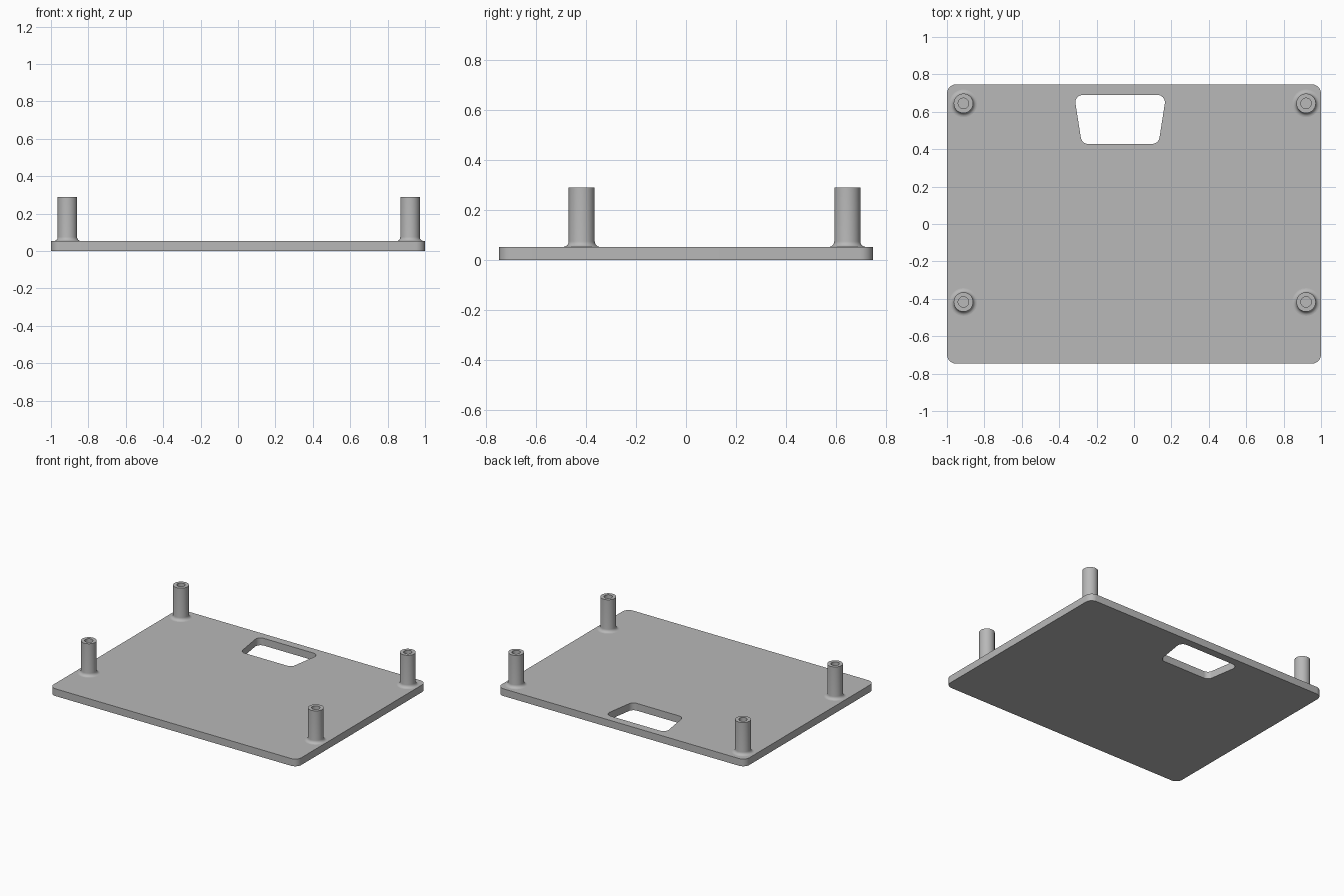
import bpy, bmesh
from math import pi, sin, cos, tan, radians
from mathutils import Vector

if "Cube" in bpy.data.objects:
    bpy.data.objects.remove(bpy.data.objects["Cube"])

THICK = 0.053      # plate thickness
TOP = 0.29         # height of the post tops

grey = bpy.data.materials.new("plain_grey")
grey.use_nodes = True
colour = (0.48, 0.48, 0.48, 1)
grey.diffuse_color = colour
grey.node_tree.nodes["Principled BSDF"].inputs["Base Color"].default_value = colour


def finish(bm, name):
    bmesh.ops.recalc_face_normals(bm, faces=bm.faces)
    mesh = bpy.data.meshes.new(name)
    bm.to_mesh(mesh)
    bm.free()
    mesh.materials.append(grey)
    obj = bpy.data.objects.new(name, mesh)
    bpy.context.collection.objects.link(obj)
    bpy.ops.object.select_all(action='DESELECT')
    obj.select_set(True)
    bpy.context.view_layer.objects.active = obj
    bpy.ops.object.shade_smooth_by_angle(angle=radians(30))
    return obj


def rounded(corners, radius, steps=8):
    """Counter-clockwise convex outline with every corner rounded."""
    points = []
    for i, c in enumerate(corners):
        p = Vector(c)
        a = (Vector(corners[i - 1]) - p).normalized()
        b = (Vector(corners[(i + 1) % len(corners)]) - p).normalized()
        half = a.angle(b) / 2
        centre = p + (a + b).normalized() * radius / sin(half)
        start = p + a * radius / tan(half) - centre
        sweep = pi - 2 * half
        for k in range(steps + 1):
            t = sweep * k / steps
            points.append(centre + Vector((start.x * cos(t) - start.y * sin(t),
                                           start.x * sin(t) + start.y * cos(t))))
    return points


# Base plate with rounded corners and a tapered handle opening
outline = rounded([(-1, -0.747), (1, -0.747), (1, 0.747), (-1, 0.747)], 0.05)
opening = rounded([(-0.279, 0.428), (0.131, 0.428), (0.172, 0.69), (-0.32, 0.69)], 0.04)
bm = bmesh.new()
for loop in (outline, opening):
    verts = [bm.verts.new((p.x, p.y, 0)) for p in loop]
    for i, v in enumerate(verts):
        bm.edges.new((verts[i - 1], v))
bmesh.ops.triangle_fill(bm, edges=bm.edges[:], use_beauty=True)
result = bmesh.ops.extrude_face_region(bm, geom=bm.faces[:], use_keep_orig=True)
bmesh.ops.translate(bm, vec=(0, 0, THICK),
                    verts=[g for g in result["geom"] if isinstance(g, bmesh.types.BMVert)])
finish(bm, "base_plate")


# Hollow standoff posts with a flared foot
def post(name, x, y, radius=0.052, bore=0.028, flare=0.022, steps=6):
    profile = [(0, THICK + 0.002), (bore, THICK + 0.002), (bore, TOP), (radius, TOP)]
    for k in range(steps + 1):
        t = pi / 2 * k / steps
        profile.append((radius + flare * (1 - cos(t)), THICK + flare * (1 - sin(t))))
    bm = bmesh.new()
    verts = [bm.verts.new((r, 0, z)) for r, z in profile]
    edges = [bm.edges.new(pair) for pair in zip(verts, verts[1:])]
    bmesh.ops.spin(bm, geom=verts + edges, cent=(0, 0, 0), axis=(0, 0, 1),
                   angle=2 * pi, steps=40)
    bmesh.ops.remove_doubles(bm, verts=bm.verts, dist=0.0001)
    obj = finish(bm, name)
    obj.location = (x, y, 0)


for side, x in (("right", -0.912), ("left", 0.92)):
    for end, y in (("front", -0.417), ("back", 0.645)):
        post(f"{end}_{side}_post", x, y)
